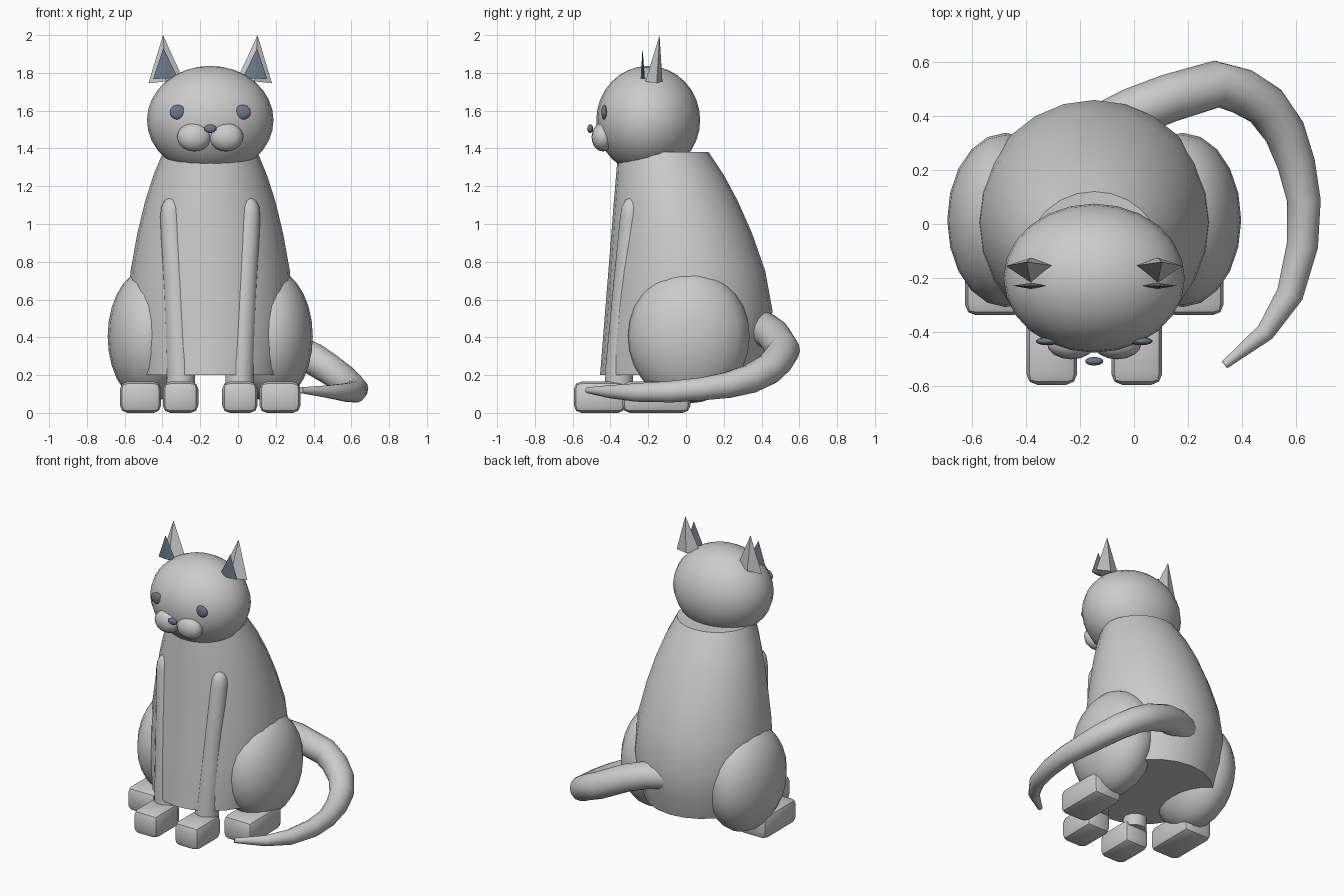
import bpy, bmesh, math
from mathutils import Vector

if "Cube" in bpy.data.objects:
    bpy.data.objects.remove(bpy.data.objects["Cube"])

CX = -0.147  # the cat's own mirror plane; the tail balances the bounds

dark = bpy.data.materials.new("slate")
dark.diffuse_color = (0.14, 0.2, 0.25, 1)
dark.use_nodes = True
dark.node_tree.nodes["Principled BSDF"].inputs["Base Color"].default_value = dark.diffuse_color


def finish(name, bm, mat=None, smooth=None):
    bmesh.ops.recalc_face_normals(bm, faces=bm.faces[:])
    me = bpy.data.meshes.new(name)
    bm.to_mesh(me)
    bm.free()
    ob = bpy.data.objects.new(name, me)
    bpy.context.collection.objects.link(ob)
    if mat:
        me.materials.append(mat)
    if smooth:
        bpy.ops.object.select_all(action='DESELECT')
        ob.select_set(True)
        bpy.context.view_layer.objects.active = ob
        bpy.ops.object.shade_smooth_by_angle(angle=math.radians(smooth))
    return ob


def ellipsoid(name, c, r, mat=None, seg=20, rings=14):
    bm = bmesh.new()
    bmesh.ops.create_uvsphere(bm, u_segments=seg, v_segments=rings, radius=1)
    for v in bm.verts:
        v.co = Vector((CX + c[0] + v.co.x * r[0], c[1] + v.co.y * r[1], c[2] + v.co.z * r[2]))
    return finish(name, bm, mat, 60)


def loft(name, rings, smooth=50):
    bm = bmesh.new()
    loops = [[bm.verts.new(p) for p in ring] for ring in rings]
    n = len(loops[0])
    for a, b in zip(loops, loops[1:]):
        for i in range(n):
            bm.faces.new((a[i], a[(i + 1) % n], b[(i + 1) % n], b[i]))
    bm.faces.new(loops[0])
    bm.faces.new(loops[-1])
    return finish(name, bm, None, smooth)


def tube(name, path, n=14):
    """Round tube through (x, y, z, radius) points."""
    pts = [Vector(p[:3]) for p in path]
    rings = []
    for i, p in enumerate(pts):
        t = (pts[min(i + 1, len(pts) - 1)] - pts[max(i - 1, 0)]).normalized()
        ref = Vector((0, 0, 1)) if abs(t.z) < 0.8 else Vector((0, 1, 0))
        u = t.cross(ref).normalized()
        w = u.cross(t)
        rings.append([p + path[i][3] * (math.cos(a) * u + math.sin(a) * w)
                      for a in (2 * math.pi * k / n for k in range(n))])
    return loft(name, rings)


def paw(name, c, half):
    bm = bmesh.new()
    bmesh.ops.create_cube(bm, size=2)
    for v in bm.verts:
        v.co = Vector((CX + c[0] + v.co.x * half[0], c[1] + v.co.y * half[1], c[2] + v.co.z * half[2]))
    bmesh.ops.bevel(bm, geom=bm.edges[:], offset=0.04, segments=2, profile=0.5, affect='EDGES')
    return finish(name, bm, None, 35)


def spike(name, base, apex, side, mat=None):
    bm = bmesh.new()
    vs = [bm.verts.new((CX + side * x, y, z)) for x, y, z in base]
    top = bm.verts.new((CX + side * apex[0], apex[1], apex[2]))
    bm.faces.new(vs)
    for i in range(len(vs)):
        bm.faces.new((vs[i], vs[(i + 1) % len(vs)], top))
    return finish(name, bm, mat)


# Body: stacked ellipses (z, front y, back y, half width)
sections = [(0.20, -0.455, 0.39, 0.39), (0.35, -0.443, 0.435, 0.425),
            (0.54, -0.428, 0.458, 0.435), (0.75, -0.411, 0.42, 0.422),
            (0.95, -0.395, 0.35, 0.386), (1.12, -0.382, 0.275, 0.345),
            (1.26, -0.37, 0.20, 0.30), (1.38, -0.36, 0.12, 0.25)]
loft("body", [[(CX + w * math.cos(a), (f + b) / 2 + (b - f) / 2 * math.sin(a), z)
               for a in (2 * math.pi * k / 24 for k in range(24))]
              for z, f, b, w in sections])

# Head, nose
ellipsoid("head", (0, -0.2, 1.55), (0.335, 0.275, 0.287), seg=24, rings=16)
ellipsoid("nose", (0, -0.507, 1.505), (0.034, 0.016, 0.023), dark, 12, 8)

for side, tag in ((1, "right"), (-1, "left")):
    # Face
    ellipsoid("muzzle_" + tag, (side * 0.085, -0.44, 1.46), (0.09, 0.06, 0.076), seg=16, rings=10)
    ellipsoid("eye_" + tag, (side * 0.172, -0.433, 1.592), (0.044, 0.015, 0.039), dark, 14, 8)

    # Ears
    spike("ear_" + tag, [(0.327, -0.155, 1.745), (0.235, -0.125, 1.755),
                         (0.145, -0.155, 1.77), (0.235, -0.215, 1.755)],
          (0.25, -0.14, 2.0), side)
    spike("inner_ear_" + tag, [(0.302, -0.228, 1.768), (0.235, -0.218, 1.77),
                               (0.172, -0.228, 1.775), (0.235, -0.24, 1.77)],
          (0.248, -0.23, 1.93), side, dark)

    # Front legs with a rounded shoulder
    leg = [(0.155, -0.355, 0.12, 0.077), (0.158, -0.352, 0.25, 0.075), (0.18, -0.322, 0.65, 0.067),
           (0.205, -0.29, 1.04, 0.06), (0.207, -0.288, 1.09, 0.053),
           (0.208, -0.287, 1.125, 0.035), (0.209, -0.286, 1.14, 0.01)]
    tube("front_leg_" + tag, [(CX + side * x, y, z, r) for x, y, z, r in leg])

    # Haunches and paws
    ellipsoid("haunch_" + tag, (side * 0.327, 0.015, 0.405), (0.216, 0.322, 0.355))
    paw("front_paw_" + tag, (side * 0.157, -0.457, 0.083), (0.094, 0.137, 0.083))
    paw("hind_paw_" + tag, (side * 0.369, -0.157, 0.083), (0.109, 0.18, 0.083))

# Tail sweeping around the right side
tube("tail", [(-0.147, 0.34, 0.45, 0.09), (0.0, 0.415, 0.445, 0.09), (0.13, 0.465, 0.41, 0.089),
              (0.305, 0.517, 0.33, 0.087), (0.40, 0.49, 0.285, 0.085), (0.487, 0.437, 0.23, 0.082),
              (0.557, 0.34, 0.18, 0.077), (0.60, 0.22, 0.147, 0.07), (0.628, 0.085, 0.127, 0.062),
              (0.622, -0.08, 0.112, 0.058), (0.576, -0.26, 0.108, 0.05),
              (0.485, -0.40, 0.112, 0.035), (0.335, -0.52, 0.12, 0.016)])
